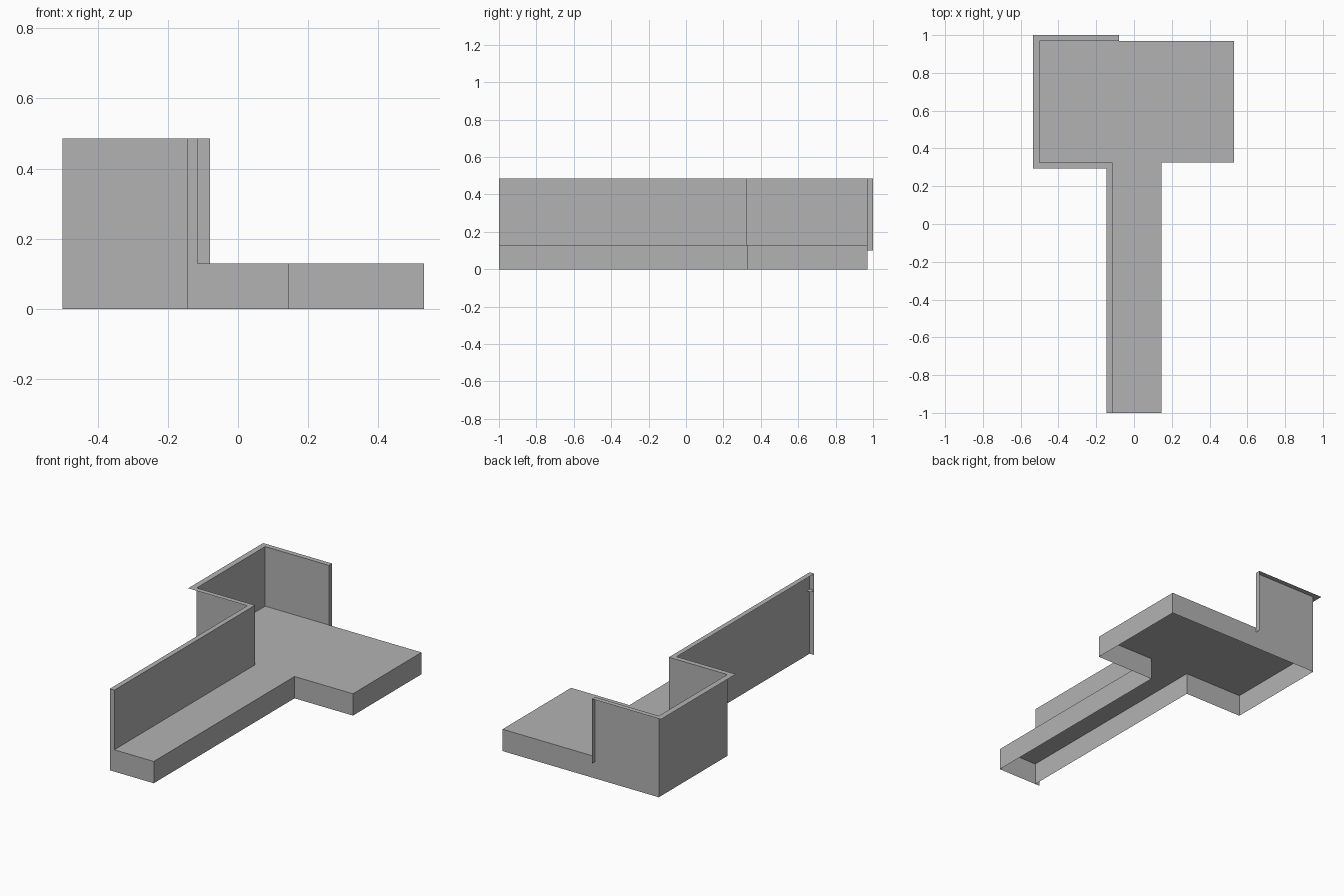
import bpy, bmesh

if "Cube" in bpy.data.objects:
    bpy.data.objects.remove(bpy.data.objects["Cube"])

FLOOR, TOP = 0.13, 0.485

grey = bpy.data.materials.new("plain grey")
grey.diffuse_color = (0.45, 0.45, 0.45, 1)
grey.use_nodes = True
grey.node_tree.nodes["Principled BSDF"].inputs["Base Color"].default_value = grey.diffuse_color


def make(name, faces, flip=False):
    """Object from a list of polygons, with shared corners welded."""
    bm = bmesh.new()
    for pts in faces:
        bm.faces.new([bm.verts.new(p) for p in pts])
    bmesh.ops.remove_doubles(bm, verts=bm.verts[:], dist=0.0001)
    if flip:
        bmesh.ops.reverse_faces(bm, faces=bm.faces[:])
    me = bpy.data.meshes.new(name)
    bm.to_mesh(me)
    bm.free()
    me.materials.append(grey)
    ob = bpy.data.objects.new(name, me)
    bpy.context.collection.objects.link(ob)
    return ob


def curtain(path, z0, z1):
    """Upright quads along a plan path."""
    return [[(*a, z0), (*b, z0), (*b, z1), (*a, z1)] for a, b in zip(path, path[1:])]


# Floor slab: T-shaped plan, open underneath
plan = [(-0.115, -1), (0.145, -1), (0.145, 0.325), (0.53, 0.325),
        (0.53, 0.97), (-0.5, 0.97), (-0.5, 0.325), (-0.115, 0.325)]
make("floor_slab", curtain(plan + plan[:1], 0, FLOOR) + [[(*p, FLOOR) for p in plan]])

# Thin wall along the left side, and the flat rim folded outwards at its top
inner = [(-0.115, -1), (-0.115, 0.325), (-0.5, 0.325), (-0.5, 0.97), (-0.08, 0.97)]
outer = [(-0.145, -1), (-0.145, 0.295), (-0.535, 0.295), (-0.535, 1), (-0.08, 1)]
make("wall", curtain(inner, FLOOR, TOP), flip=True)
make("wall_rim", [[(*a, TOP), (*b, TOP), (*d, TOP), (*c, TOP)]
                  for a, b, c, d in zip(inner, inner[1:], outer, outer[1:])])

# End strips closing the rim at both ends of the wall
make("front_end_strip", curtain([outer[0], inner[0]], 0, TOP))
make("back_end_strip", curtain([inner[-1], outer[-1]], 0.1, TOP))

# Small corner plate behind the front end strip
z = TOP - 0.1
make("corner_plate", [[(-0.145, -1, z), (-0.115, -1, z), (-0.115, -0.97, z), (-0.145, -0.97, z)]])
